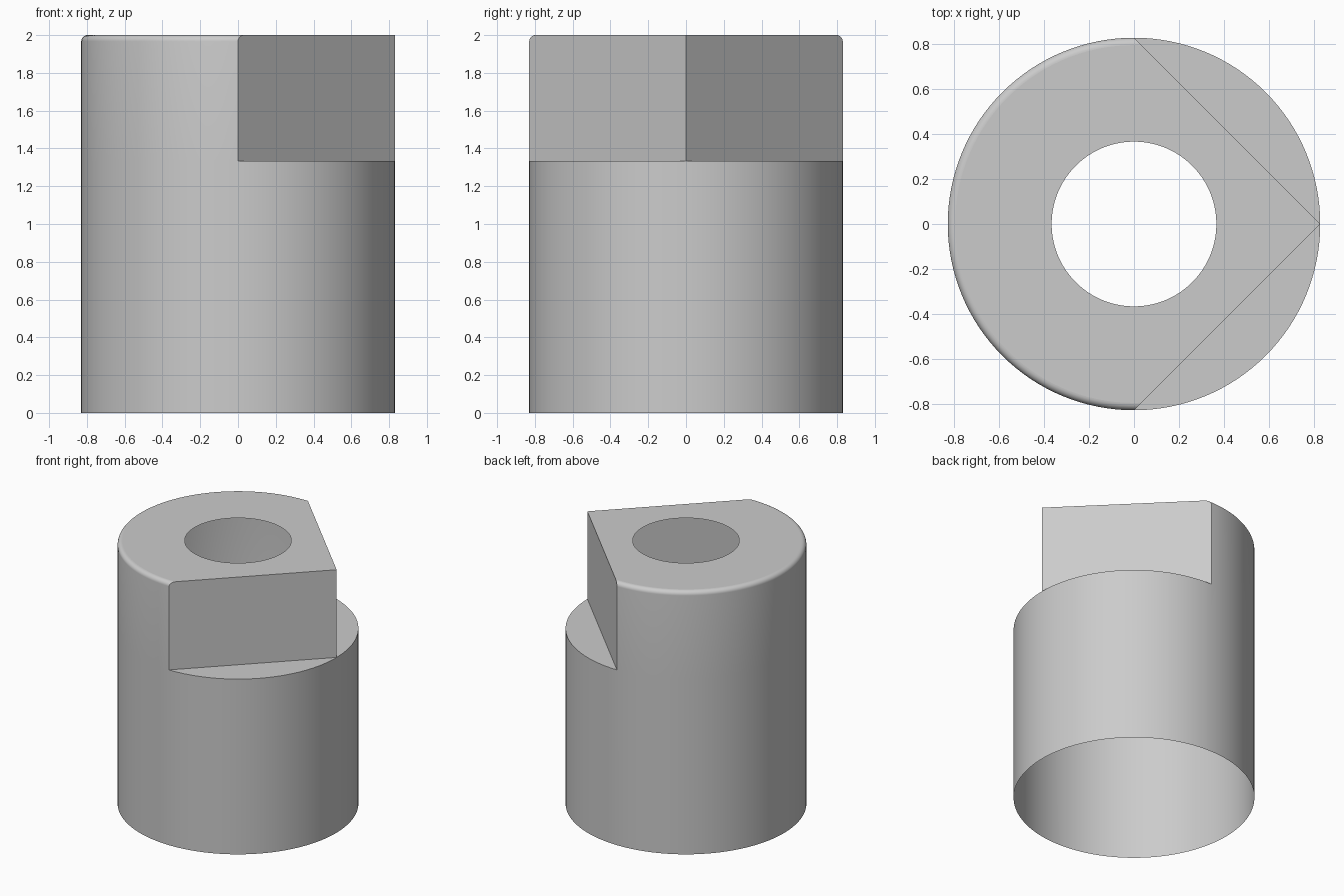
import bpy
import bmesh
from math import acos, cos, sin, pi, radians, sqrt

cube = bpy.data.objects.get("Cube")
if cube:
    bpy.data.objects.remove(cube, do_unlink=True)

R = 0.83        # outer radius
BORE = 0.367    # radius of the hole in the top
STEP = 1.333    # height of the ledges
TOP = 2.0
FILLET = 0.033  # rounding of the top rim
N = 128         # segments around
Q = N // 4
FILLET_STEPS = 8

steel = bpy.data.materials.new("grey_metal")
steel.use_nodes = True
grey = (0.6, 0.6, 0.6, 1)
steel.diffuse_color = grey
steel.node_tree.nodes["Principled BSDF"].inputs["Base Color"].default_value = grey

bm = bmesh.new()


def ring(r, z, start, end, count):
    """Points on an arc at height z."""
    return [bm.verts.new((r * cos(a), r * sin(a), z))
            for a in (start + (end - start) * i / count for i in range(count + 1))]


def skin(low, high):
    """Smooth quads between two arcs."""
    for i in range(len(low) - 1):
        f = bm.faces.new((low[i], low[i + 1], high[i + 1], high[i]))
        f.smooth = True


def closed_ring(r, z):
    pts = ring(r, z, 0, 2 * pi * (N - 1) / N, N - 1)
    return pts + pts[:1]


# Lower barrel, open underneath
base = closed_ring(R, 0)
ledge = closed_ring(R, STEP)
skin(base, ledge)

# Ledges outside the two flats
bm.faces.new(ledge[:Q + 1])
bm.faces.new(ledge[3 * Q:N] + ledge[:1])

# Upper barrel with a rounded rim; each arc ends on the two flats
arcs = [ledge[Q:3 * Q + 1]]
for k in range(FILLET_STEPS + 1):
    a = radians(90) * k / FILLET_STEPS
    r = R - FILLET * (1 - cos(a))
    start = pi / 4 + acos(min(1, R / (r * sqrt(2))))
    arcs.append(ring(r, TOP - FILLET + FILLET * sin(a), start, 2 * pi - start, 2 * Q))
for low, high in zip(arcs, arcs[1:]):
    skin(low, high)

# Two upright flats meeting at a sharp corner
corner = bm.verts.new((R, 0, TOP))
bm.faces.new([ledge[0], corner] + [arc[0] for arc in reversed(arcs)])
bm.faces.new([corner, ledge[0]] + [arc[-1] for arc in arcs])

# Top face with the round hole
hole = closed_ring(BORE, TOP)
outline = arcs[-1] + [corner, arcs[-1][0]]
edges = []
for loop in (outline, hole):
    for a, b in zip(loop, loop[1:]):
        edges.append(bm.edges.get((a, b)) or bm.edges.new((a, b)))
bmesh.ops.triangle_fill(bm, use_beauty=True, use_dissolve=False,
                        edges=edges, normal=(0, 0, 1))

bmesh.ops.recalc_face_normals(bm, faces=bm.faces)
# Keep the open shell facing outward
side = max(bm.faces, key=lambda f: f.calc_area())
if side.normal.dot(side.calc_center_median()) < 0:
    bmesh.ops.reverse_faces(bm, faces=bm.faces)

mesh = bpy.data.meshes.new("notched_sleeve")
bm.to_mesh(mesh)
bm.free()
mesh.materials.append(steel)
sleeve = bpy.data.objects.new("notched_sleeve", mesh)
bpy.context.collection.objects.link(sleeve)
